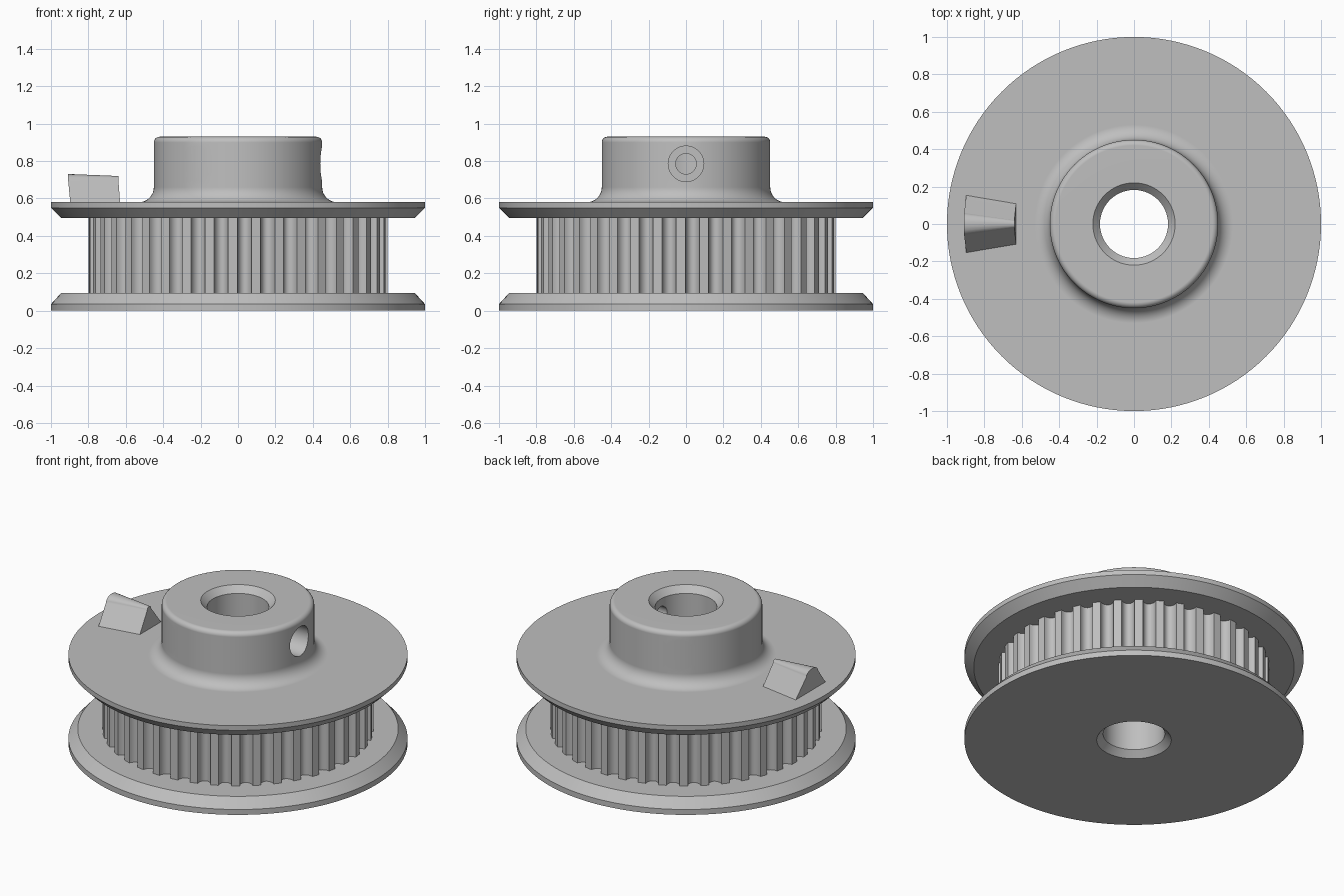
import bpy, bmesh
from math import sin, cos, pi, radians, sqrt
from mathutils import Matrix

cube = bpy.data.objects.get("Cube")
if cube:
    bpy.data.objects.remove(cube, do_unlink=True)

SEGMENTS = 128
TEETH = 40

metal = bpy.data.materials.new("light_grey_metal")
metal.use_nodes = True
metal.diffuse_color = (0.52, 0.52, 0.52, 1)
metal.node_tree.nodes["Principled BSDF"].inputs["Base Color"].default_value = metal.diffuse_color


def add_object(name, bm):
    bmesh.ops.recalc_face_normals(bm, faces=bm.faces)
    mesh = bpy.data.meshes.new(name)
    bm.to_mesh(mesh)
    bm.free()
    mesh.materials.append(metal)
    obj = bpy.data.objects.new(name, mesh)
    bpy.context.collection.objects.link(obj)
    return obj


def loft(name, rings, loop=False, caps=False):
    """Skin a list of closed rings; loop joins the last ring to the first."""
    bm = bmesh.new()
    rows = [[bm.verts.new(p) for p in ring] for ring in rings]
    n = len(rows[0])
    pairs = list(zip(rows, rows[1:])) + ([(rows[-1], rows[0])] if loop else [])
    for a, b in pairs:
        for i in range(n):
            j = (i + 1) % n
            bm.faces.new((a[i], a[j], b[j], b[i]))
    if caps:
        bm.faces.new(rows[0])
        bm.faces.new(rows[-1])
    return add_object(name, bm)


def arc(cr, cz, radius, start, end, steps=8):
    angles = [radians(start + (end - start) * i / steps) for i in range(steps + 1)]
    return [(cr + radius * cos(a), cz + radius * sin(a)) for a in angles]


def activate(obj):
    bpy.ops.object.select_all(action='DESELECT')
    obj.select_set(True)
    bpy.context.view_layer.objects.active = obj


def smooth(obj):
    activate(obj)
    bpy.ops.object.shade_smooth_by_angle(angle=radians(30))
    mod = obj.modifiers.new("even_normals", 'WEIGHTED_NORMAL')
    mod.keep_sharp = True


# Flanges, core, hub and chamfered bore as one turned profile
profile = [(0.22, 0), (1, 0), (1, 0.035), (0.945, 0.095), (0.74, 0.095),
           (0.74, 0.495), (0.945, 0.495), (1, 0.55), (1, 0.58)]
profile += arc(0.53, 0.66, 0.08, 270, 180)
profile += arc(0.42, 0.9, 0.03, 0, 90, 5)
profile += [(0.22, 0.93), (0.182, 0.89), (0.182, 0.04)]
turns = [2 * pi * i / SEGMENTS for i in range(SEGMENTS)]
body = loft("flanged_hub", [[(r * cos(a), r * sin(a), z) for a in turns]
                            for r, z in profile], loop=True)


# Three counterbored set screw holes
def cut_hole(angle, radius, inner, outer):
    bm = bmesh.new()
    bmesh.ops.create_cone(bm, cap_ends=True, segments=40, radius1=radius,
                          radius2=radius, depth=outer - inner)
    place = (Matrix.Rotation(angle, 4, 'Z')
             @ Matrix.Translation(((inner + outer) / 2, 0, 0.785))
             @ Matrix.Rotation(pi / 2, 4, 'Y'))
    bm.transform(place)
    cutter = add_object("hole_cutter", bm)
    cutter.hide_render = True
    activate(body)
    mod = body.modifiers.new("screw_hole", 'BOOLEAN')
    mod.operation, mod.solver, mod.object = 'DIFFERENCE', 'EXACT', cutter
    bpy.ops.object.modifier_apply(modifier=mod.name)
    bpy.data.objects.remove(cutter, do_unlink=True)


for k in range(3):
    turn = k * 2 * pi / 3
    cut_hole(turn, 0.095, 0.32, 0.6)
    cut_hole(turn, 0.055, 0.1, 0.4)
smooth(body)

# Toothed belt track with rounded grooves
outline = []
for k in range(TEETH):
    centre = radians(2.5) + 2 * pi * k / TEETH
    for i in range(11):
        t = pi * i / 10
        a = centre - radians(2.76) * cos(t)
        r = 0.8 - 0.048 * sin(t)
        outline.append((r * cos(a), r * sin(a)))
smooth(loft("toothed_track", [[(x, y, z) for x, y in outline] for z in (0.095, 0.495)]))


# Tapered ridge marker on the upper flange, with curved ends
def marker_end(radius, base, shoulder, shoulder_z, rise):
    pts = [(base, 0.575)]
    pts += [(shoulder * cos(pi * i / 10), shoulder_z + rise * sin(pi * i / 10))
            for i in range(11)]
    pts += [(-base, 0.575)]
    return [(-sqrt(radius ** 2 - y ** 2), y, z) for y, z in pts]


smooth(loft("ridge_marker", [marker_end(0.91, 0.157, 0.06, 0.695, 0.036),
                             marker_end(0.64, 0.112, 0.02, 0.7, 0.02)], caps=True))
